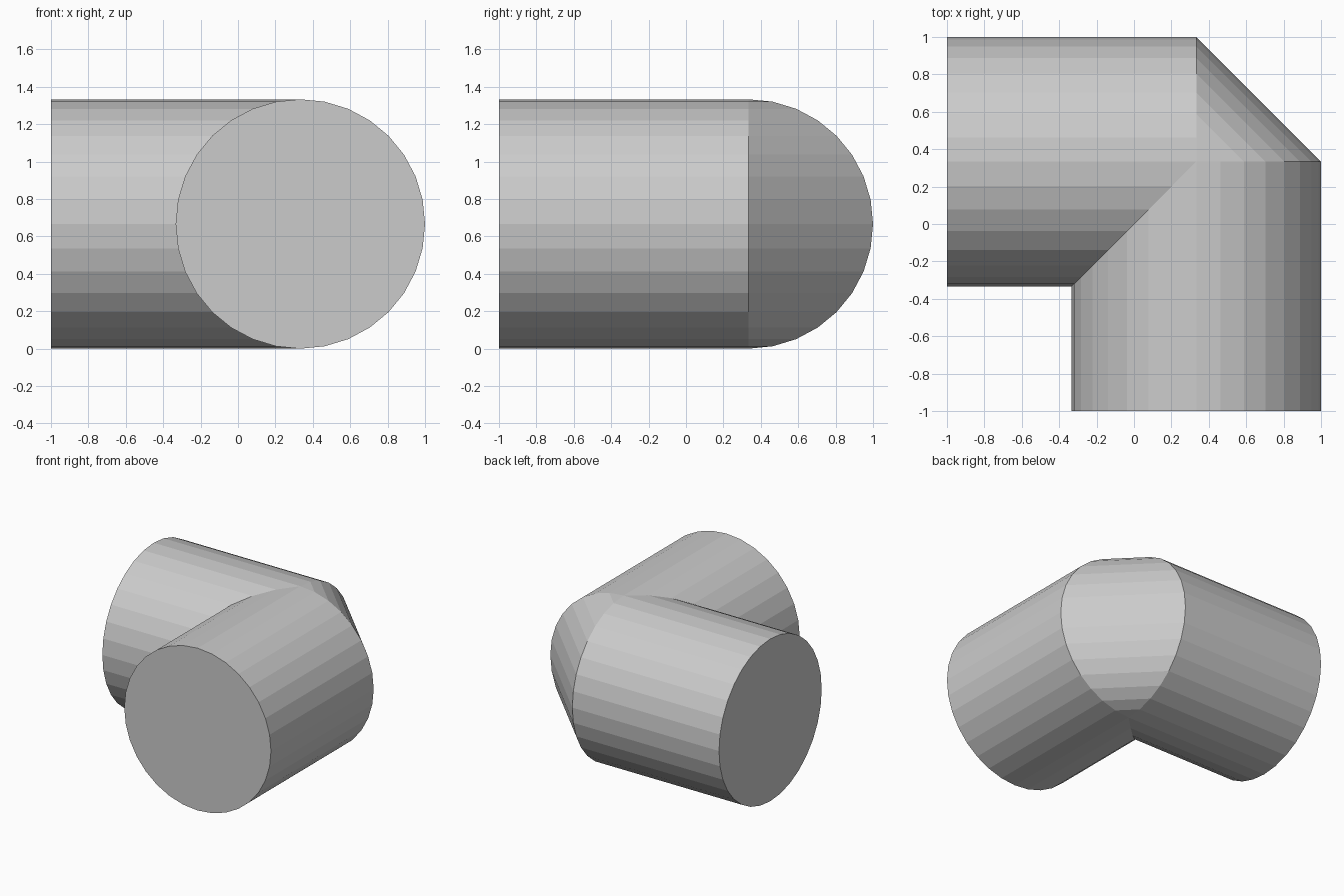
import bpy, bmesh
from math import sin, cos, tau

if "Cube" in bpy.data.objects:
    bpy.data.objects.remove(bpy.data.objects["Cube"])

SIDES = 32
R = 2 / 3      # pipe radius (and axis height)
C = 1 / 3      # offset of both pipe axes from the centre

bm = bmesh.new()

# Four cross-sections: left end, two sides of the corner, front end.
# The inside of the bend is mitred, the outside is cut by a 45 degree bevel.
rings = [[], [], [], []]
for i in range(SIDES):
    a = tau * i / SIDES
    u, z = R * cos(a), R + R * sin(a)
    if abs(u) < 1e-6:
        u = 0
    inner = C + min(u, 0)
    path = [(-1, C + u, z), (inner, C + u, z), (C + u, inner, z), (C + u, -1, z)]
    for ring, co in zip(rings, path):
        ring.append(bm.verts.new(co))

# Pipe walls and corner bevel
for r0, r1 in zip(rings, rings[1:]):
    for i in range(SIDES):
        j = (i + 1) % SIDES
        bm.faces.new((r0[i], r0[j], r1[j], r1[i]))

# Flat end caps
bm.faces.new(rings[0])
bm.faces.new(rings[-1])

# Weld the mitre seam
bmesh.ops.remove_doubles(bm, verts=bm.verts[:], dist=1e-5)
bmesh.ops.recalc_face_normals(bm, faces=bm.faces[:])

mesh = bpy.data.meshes.new("pipe_elbow")
bm.to_mesh(mesh)
bm.free()
bpy.context.collection.objects.link(bpy.data.objects.new("pipe_elbow", mesh))
